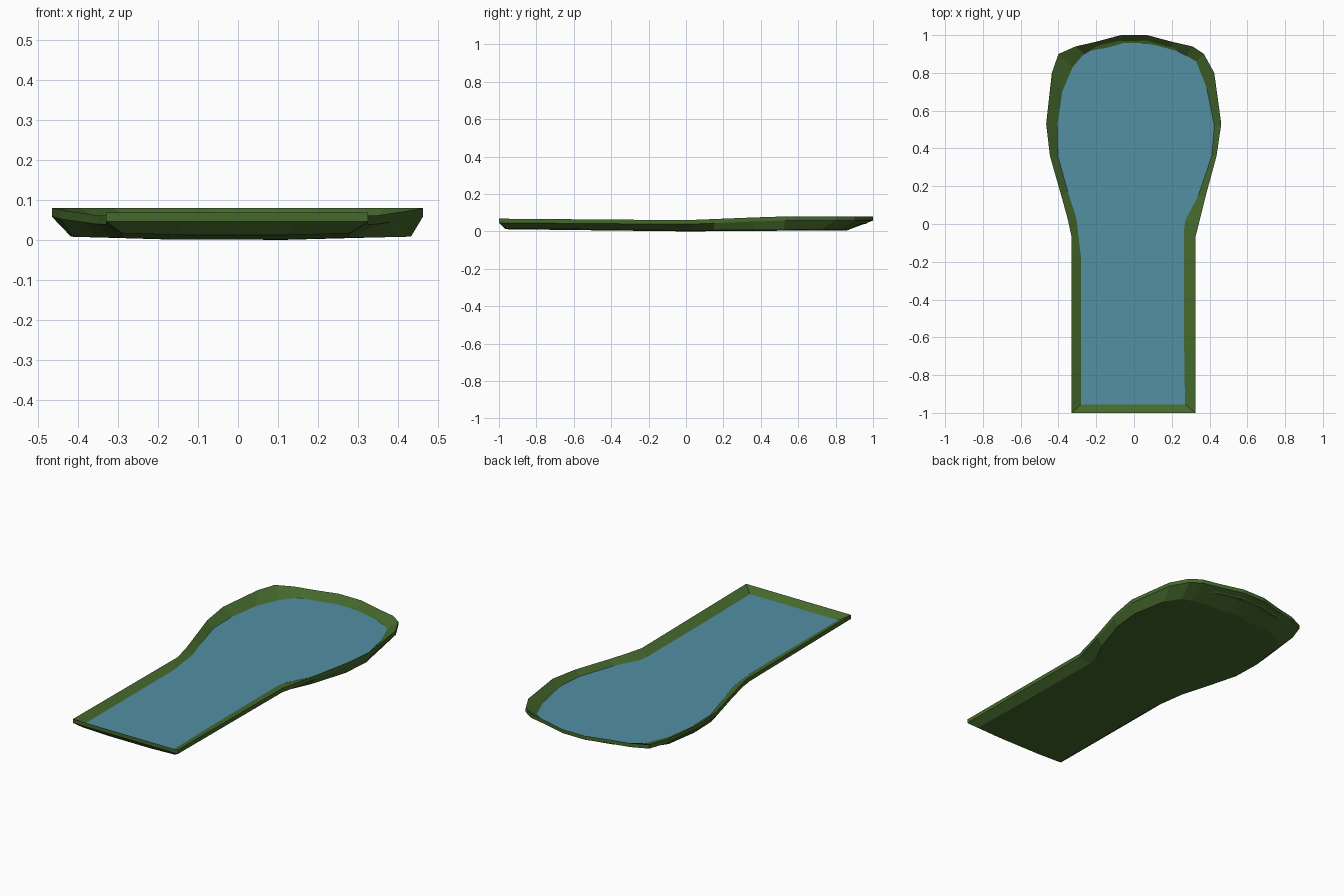
import bpy, bmesh

if "Cube" in bpy.data.objects:
    bpy.data.objects.remove(bpy.data.objects["Cube"])

# Stations along the stream: rim y, left x, right x | waterline y left, left x, y right, right x
STATIONS = [
    (-1.00, -.33, .325, -.955, -.28, -.955, .27),
    (-0.60, -.33, .325, -.60, -.28, -.60, .265),
    (-0.07, -.33, .325, -.18, -.28, -.03, .265),
    (0.03, -.352, .35, .03, -.305, .02, .272),
    (0.15, -.385, .38, .17, -.35, .15, .34),
    (0.36, -.445, .437, .36, -.403, .36, .412),
    (0.53, -.465, .462, .52, -.406, .52, .425),
    (0.80, -.435, .425, .70, -.38, .72, .385),
    (0.90, -.40, .37, .83, -.325, .86, .33),
    (0.94, -.31, .31, .90, -.265, .89, .28),
    (0.965, -.20, .20, .935, -.20, .93, .20),
    (1.00, -.07, .07, .965, -.07, .965, .07),
]
FRACTIONS = (0, .27, .73, 1)
ROWS, COLS = len(STATIONS), len(FRACTIONS)
WATER_Z = .042


def rim_z(y):
    return .06 + (.008 * -y if y < 0 else .02 * min(1, y / .5))


def base_z(y):
    return .005 + (.012 * -y if y < 0 else .007 * y)


def layer(t, zfunc, squash=1.0):
    """Rows of points; t=0 follows the rim, t=1 the waterline, more lies further in."""
    pts = []
    for y, xl, xr, yl, wl, yr, wr in STATIONS:
        ax, ay = xl + t * (wl - xl), y + t * (yl - y)
        bx, by = xr + t * (wr - xr), y + t * (yr - y)
        for k, f in enumerate(FRACTIONS):
            px, py = ax + f * (bx - ax), ay + f * (by - ay)
            if py > .7:
                py = .7 + (py - .7) * squash
            pts.append((px, py, zfunc(py, k in (1, 2))))
    return pts


def loop_indices():
    """Counter-clockwise border of a layer."""
    front = list(range(COLS))
    right = [r * COLS + COLS - 1 for r in range(1, ROWS)]
    back = [(ROWS - 1) * COLS + c for c in range(COLS - 2, -1, -1)]
    left = [r * COLS for r in range(ROWS - 2, 0, -1)]
    return front + right + back + left


def fill(bm, v, up=True):
    for r in range(ROWS - 1):
        for c in range(COLS - 1):
            a = r * COLS + c
            quad = [v[a], v[a + 1], v[a + COLS + 1], v[a + COLS]]
            bm.faces.new(quad if up else quad[::-1])


def finish(bm, name, color):
    mesh = bpy.data.meshes.new(name)
    bm.to_mesh(mesh)
    bm.free()
    mat = bpy.data.materials.new(name + "_colour")
    mat.diffuse_color = color
    mat.use_nodes = True
    mat.node_tree.nodes["Principled BSDF"].inputs["Base Color"].default_value = mat.diffuse_color
    mesh.materials.append(mat)
    obj = bpy.data.objects.new(name, mesh)
    bpy.context.collection.objects.link(obj)
    return obj


# Grassy basin: underside, outer wall, lip, inner bank and bed
bm = bmesh.new()
border = loop_indices()
under = [bm.verts.new(p) for p in layer(.8, lambda y, m: base_z(y) - .005 * m, .6)]
bed = [bm.verts.new(p) for p in layer(1.5, lambda y, m: base_z(y) + .018 - .005 * m, .65)]
lip_low = layer(0, lambda y, m: rim_z(y) - .022)
lip_top = layer(0, lambda y, m: rim_z(y))
bank = layer(1, lambda y, m: WATER_Z - .0005)
rings = [[under[i] for i in border]]
for pts in (lip_low, lip_top, bank):
    rings.append([bm.verts.new(pts[i]) for i in border])
rings.append([bed[i] for i in border])
fill(bm, under, up=False)
fill(bm, bed)
n = len(border)
for a, b in zip(rings, rings[1:]):
    for i in range(n):
        j = (i + 1) % n
        bm.faces.new((a[i], a[j], b[j], b[i]))
finish(bm, "grass_basin", (.06, .14, .025, 1))

# Water surface
bm = bmesh.new()
fill(bm, [bm.verts.new(p) for p in layer(1, lambda y, m: WATER_Z)])
finish(bm, "water_surface", (.085, .28, .37, 1))
